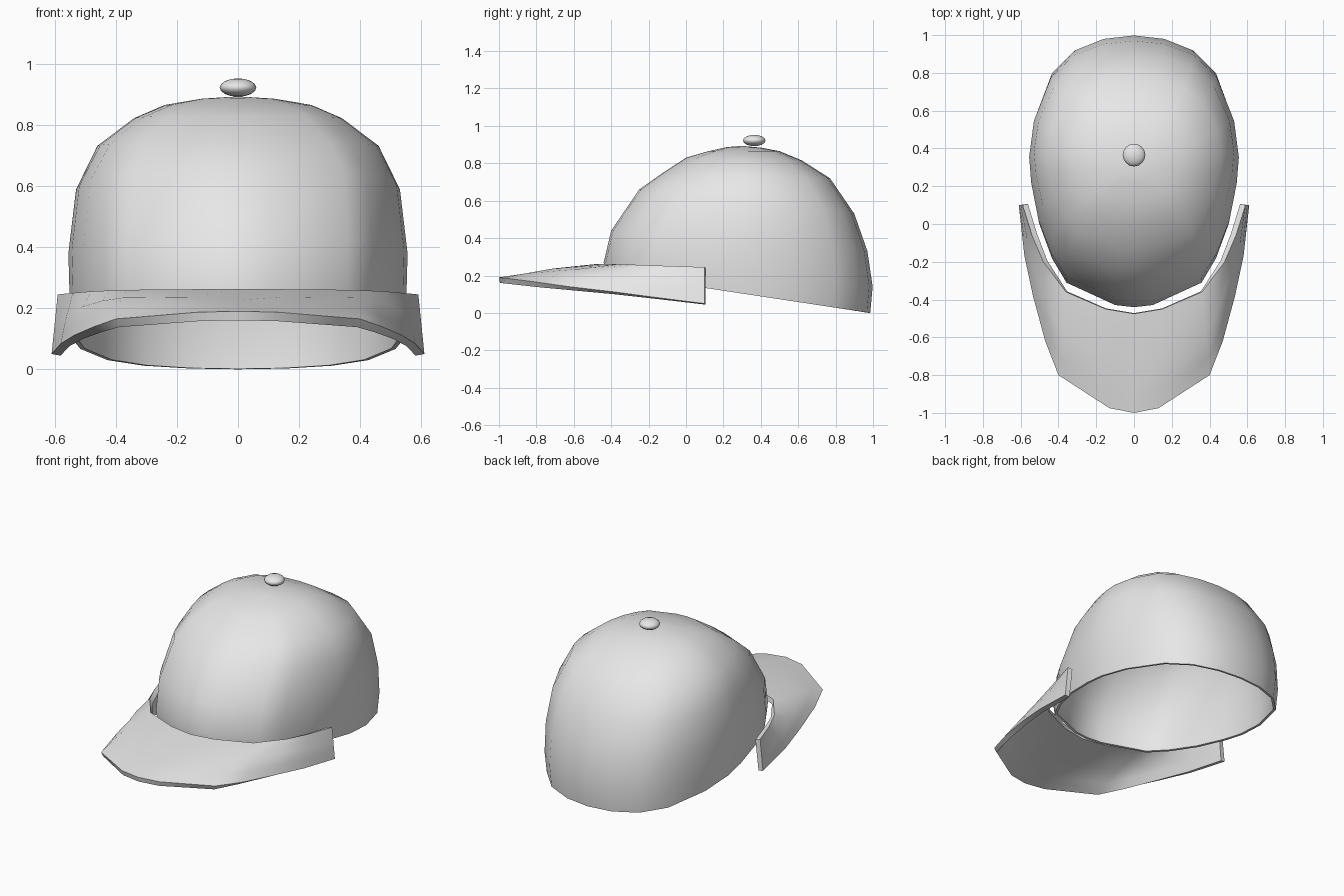
import bpy, bmesh, math
from mathutils import Vector

cube = bpy.data.objects.get("Cube")
if cube:
    bpy.data.objects.remove(cube, do_unlink=True)

grey = bpy.data.materials.new("light_grey_cloth")
grey.use_nodes = True
grey.diffuse_color = (0.8, 0.8, 0.8, 1)
grey.node_tree.nodes["Principled BSDF"].inputs["Base Color"].default_value = (0.8, 0.8, 0.8, 1)


def finish(name, bm, thickness=0):
    """Turn a bmesh into a smooth object, thickened inwards if asked."""
    mesh = bpy.data.meshes.new(name)
    bm.to_mesh(mesh)
    bm.free()
    mesh.materials.append(grey)
    obj = bpy.data.objects.new(name, mesh)
    bpy.context.collection.objects.link(obj)
    bpy.ops.object.select_all(action='DESELECT')
    obj.select_set(True)
    bpy.context.view_layer.objects.active = obj
    if thickness:
        mod = obj.modifiers.new("thickness", 'SOLIDIFY')
        mod.thickness = thickness
        mod.offset = -1
        bpy.ops.object.modifier_apply(modifier=mod.name)
    bpy.ops.object.shade_smooth_by_angle(angle=math.radians(60))
    return obj


def bridge(bm, low, high, closed):
    n = len(low)
    for i in range(n if closed else n - 1):
        j = (i + 1) % n
        bm.faces.new((low[i], low[j], high[j], high[i]))


# Crown: egg-shaped rings, tilted at the rim and levelling towards the top
half = [(0, -1), (.18, -.985), (.65, -.82), (.79, -.64), (.91, -.39), (.98, -.1),
        (1, .1), (.955, .38), (.79, .72), (.57, .89), (.29, .975), (0, 1)]
outline = half + [(-x, y) for x, y in half[-2:0:-1]]
# front y, front z, back y, back z, half width
levels = [(-.435, .215, .985, 0, .54), (-.44, .27, .998, .14, .55),
          (-.40, .44, .97, .33, .555), (-.25, .66, .90, .53, .53),
          (-.13, .745, .77, .72, .46), (0, .83, .62, .815, .34),
          (.12, .865, .50, .865, .24), (.22, .887, .40, .884, .12)]
bm = bmesh.new()
rings = []
for fy, fz, by, bz, width in levels:
    ring = []
    for u, v in outline:
        t = (v + 1) / 2
        ring.append(bm.verts.new((u * width, fy + (by - fy) * t, fz + (bz - fz) * t)))
    rings.append(ring)
for low, high in zip(rings, rings[1:]):
    bridge(bm, low, high, True)
apex = bm.verts.new((0, .3, .893))
top = rings[-1]
for i, v in enumerate(top):
    bm.faces.new((v, top[(i + 1) % len(top)], apex))
finish("crown", bm, .015)

# Brim: a curved strip between an inner edge and a lower outer edge
inner = [(0, -.475, .262), (.15, -.45, .262), (.36, -.36, .26), (.42, -.28, .258),
         (.48, -.2, .255), (.54, -.06, .25), (.59, .1, .245)]
outer = [(0, -1, .19), (.13, -.975, .187), (.40, -.80, .165), (.47, -.62, .14),
         (.535, -.38, .112), (.58, -.17, .084), (.61, .1, .05)]
bm = bmesh.new()
rows = []
last = len(inner) - 1
for t in (0, .2, .5, 1):
    right = []
    for i, (a, b) in enumerate(zip(outer, inner)):
        p = Vector(a).lerp(Vector(b), t)
        p.z += .025 * math.sin(math.pi * t) * math.sin(math.pi * i / last)
        right.append(p)
    full = [Vector((-p.x, p.y, p.z)) for p in right[:0:-1]] + right
    rows.append([bm.verts.new(p) for p in full])
for front, back in zip(rows, rows[1:]):
    bridge(bm, front, back, False)
finish("brim", bm, .03)

# Button on top of the crown
bm = bmesh.new()
bmesh.ops.create_uvsphere(bm, u_segments=16, v_segments=8, radius=1)
button = finish("top_button", bm)
button.scale = (.06, .06, .03)
button.location = (0, .365, .922)
